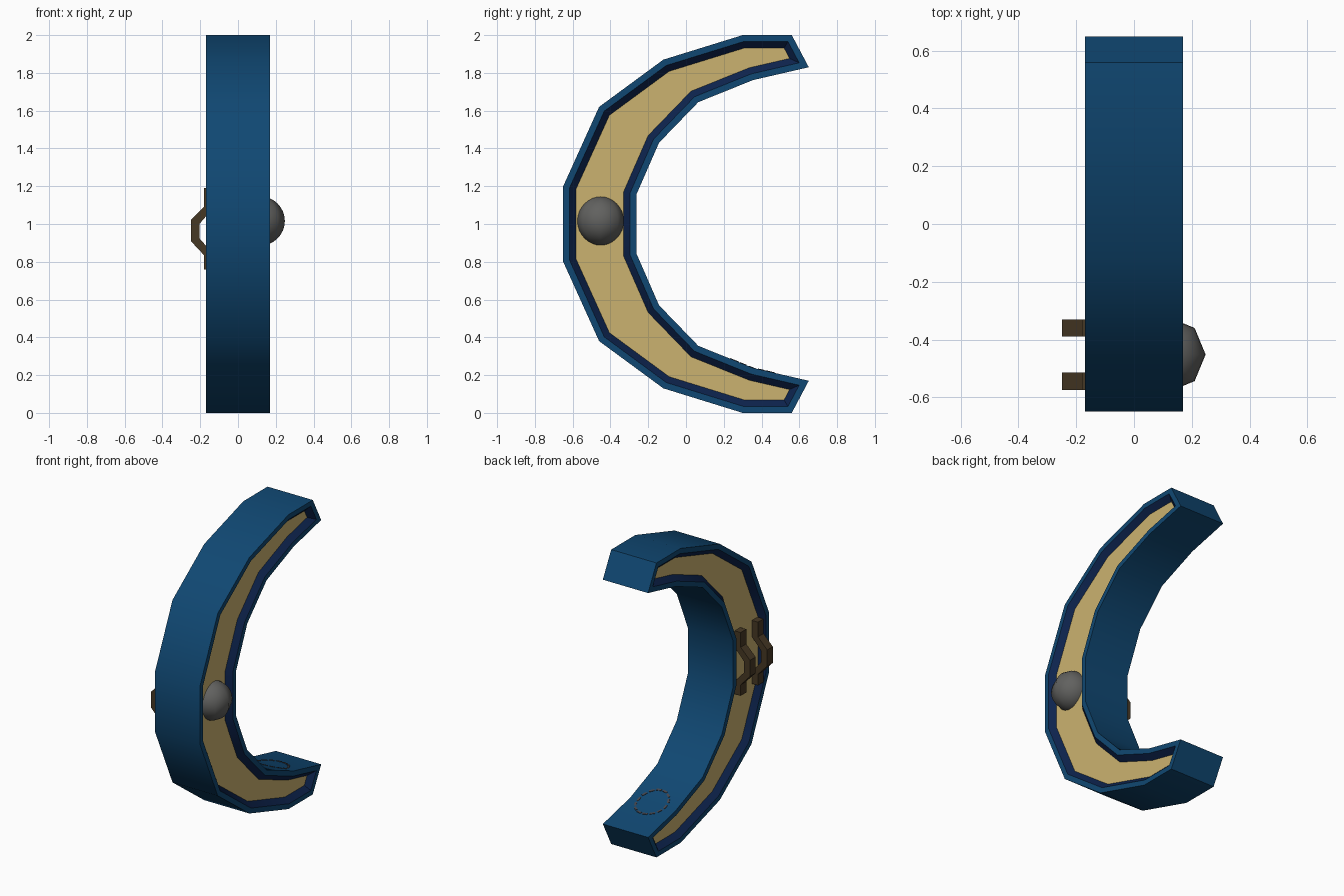
import bpy, bmesh, math
from mathutils import Matrix, Vector

if "Cube" in bpy.data.objects:
    bpy.data.objects.remove(bpy.data.objects["Cube"])


def mat(name, rgb):
    m = bpy.data.materials.new(name)
    m.diffuse_color = (*rgb, 1)
    m.use_nodes = True
    m.node_tree.nodes["Principled BSDF"].inputs["Base Color"].default_value = m.diffuse_color
    return m


BLUE = mat("blue shell", (0.005, 0.064, 0.17))
NAVY = mat("navy bevel", (0.004, 0.017, 0.075))
TAN = mat("tan panel", (0.60, 0.45, 0.16))
GREY = mat("grey knob", (0.12, 0.12, 0.115))
BROWN = mat("brown strap", (0.062, 0.04, 0.018))
MARK = mat("faded mark", (0.06, 0.06, 0.075))


def finish(name, bm, mats, angle=None):
    me = bpy.data.meshes.new(name)
    bmesh.ops.recalc_face_normals(bm, faces=bm.faces)
    bm.to_mesh(me)
    bm.free()
    ob = bpy.data.objects.new(name, me)
    bpy.context.collection.objects.link(ob)
    for m in mats:
        me.materials.append(m)
    if angle:
        bpy.ops.object.select_all(action='DESELECT')
        bpy.context.view_layer.objects.active = ob
        ob.select_set(True)
        bpy.ops.object.shade_smooth_by_angle(angle=math.radians(angle))
    return ob


def prism(points, axis, a, b):
    """Extrude a 2D profile along x (profile y,z) or y (profile x,z)."""
    bm = bmesh.new()
    place = (lambda p, d: (d, p[0], p[1])) if axis == 'x' else (lambda p, d: (p[0], d, p[1]))
    lo = [bm.verts.new(place(p, a)) for p in points]
    hi = [bm.verts.new(place(p, b)) for p in points]
    caps = [bm.faces.new(lo), bm.faces.new(hi)]
    n = len(points)
    for i in range(n):
        j = (i + 1) % n
        bm.faces.new((lo[i], lo[j], hi[j], hi[i]))
    bmesh.ops.recalc_face_normals(bm, faces=bm.faces)
    return bm, caps


# Crescent shell: upper half profile mirrored about z = 1
upper = [(-0.65, 1.2), (-0.46, 1.62), (-0.12, 1.87), (0.30, 2.0), (0.56, 2.0),
         (0.65, 1.83), (0.355, 1.762), (0.065, 1.645), (-0.143, 1.43), (-0.263, 1.155)]
profile = upper + [(y, 2 - z) for y, z in reversed(upper)]
bm, caps = prism(profile, 'x', -0.17, 0.17)
for cap in caps:
    # flat rim, then sloping navy wall down to the tan panel
    bmesh.ops.inset_region(bm, faces=[cap], thickness=0.034, use_even_offset=True)
    wall = bmesh.ops.inset_region(bm, faces=[cap], thickness=0.034, depth=-0.035,
                                  use_even_offset=True)['faces']
    for f in wall:
        f.material_index = 1
    cap.material_index = 2
finish("crescent_shell", bm, [BLUE, NAVY, TAN], 35)

# Knob on the right side: eight-sided sphere
bm = bmesh.new()
bmesh.ops.create_uvsphere(bm, u_segments=8, v_segments=16, radius=0.13,
                          matrix=Matrix.Translation((0.118, -0.452, 1.016)))
finish("round_knob", bm, [GREY], 50)

# Two arched straps on the left side
arch = [(-0.13, 1.19), (-0.18, 1.19), (-0.18, 1.09), (-0.25, 1.02), (-0.25, 0.91),
        (-0.18, 0.835), (-0.18, 0.76), (-0.13, 0.76),
        (-0.13, 0.84), (-0.205, 0.925), (-0.205, 1.0), (-0.13, 1.085)]
for i, y in enumerate((-0.36, -0.545)):
    bm, _ = prism(arch, 'y', y - 0.03, y + 0.03)
    finish(f"strap_{i + 1}", bm, [BROWN])

# Faded broken ring on the lower inner surface
(y0, z0), (y1, z1), (y2, z2) = (0.65, 0.17), (0.355, 0.238), (0.065, 0.355)
bm = bmesh.new()
for i in range(14):
    a = 2 * math.pi * i / 14
    x, y = 0.01 + 0.1 * math.cos(a), 0.35 + 0.11 * math.sin(a)
    s = (z1 - z0) / (y1 - y0) if y > y1 else (z2 - z1) / (y2 - y1)
    z = z1 + s * (y - y1)
    m = (Matrix.Translation((x, y, z)) @ Matrix.Rotation(math.atan(s), 4, 'X')
         @ Matrix.Rotation(a, 4, 'Z') @ Matrix.Diagonal((0.014, 0.034, 0.006, 1)))
    bmesh.ops.create_cube(bm, size=1, matrix=m)
finish("faded_ring_mark", bm, [MARK])
